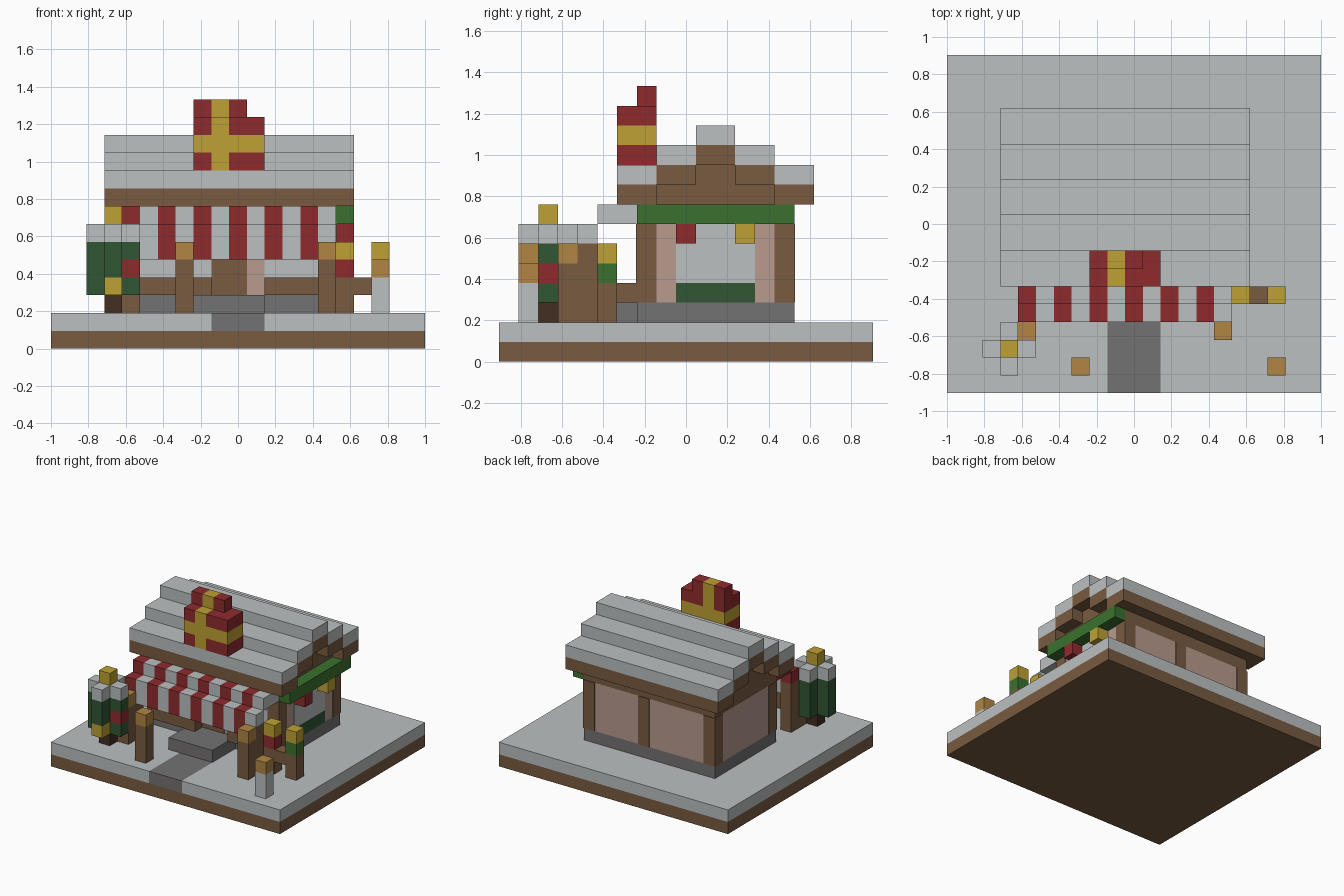
import bpy
import bmesh

default_cube = bpy.data.objects.get("Cube")
if default_cube:
    bpy.data.objects.remove(default_cube, do_unlink=True)

UNIT = 2 / 21            # edge of one building block
WIDE, DEEP = 21, 19      # ground size in blocks
TRIM = 0.05              # how far flat trim stands proud, in blocks


def to_linear(channel):
    value = channel / 255
    return value / 12.92 if value <= 0.04045 else ((value + 0.055) / 1.055) ** 2.4


def make_material(name, *rgb):
    material = bpy.data.materials.new(name)
    material.use_nodes = True
    colour = [to_linear(c) for c in rgb] + [1]
    material.diffuse_color = colour
    shader = next(n for n in material.node_tree.nodes if n.type == "BSDF_PRINCIPLED")
    shader.inputs["Base Color"].default_value = colour
    shader.inputs["Roughness"].default_value = 0.9
    return material


snow = make_material("snow white", 188, 192, 192)
wood = make_material("brown wood", 121, 91, 65)
red = make_material("red", 143, 43, 45)
yellow = make_material("yellow", 189, 161, 52)
amber = make_material("amber lamp", 177, 134, 68)
pine = make_material("dark pine green", 48, 86, 52)
green = make_material("bright green", 58, 113, 46)
stone = make_material("grey stone", 116, 114, 114)
plaster = make_material("pink plaster", 185, 155, 142)
bark = make_material("dark bark", 66, 46, 34)


def block(name, material, xs, ys, zs):
    """Box between pairs of block coordinates; a single number means one block."""
    spans = [s if isinstance(s, tuple) else (s, s + 1) for s in (xs, ys, zs)]
    offsets = (WIDE / 2, DEEP / 2, 0)
    bm = bmesh.new()
    bmesh.ops.create_cube(bm, size=1)
    for vert in bm.verts:
        for axis, (low, high) in enumerate(spans):
            side = high if vert.co[axis] > 0 else low
            vert.co[axis] = (side - offsets[axis]) * UNIT
    mesh = bpy.data.meshes.new(name)
    bm.to_mesh(mesh)
    bm.free()
    mesh.materials.append(material)
    obj = bpy.data.objects.new(name, mesh)
    bpy.context.collection.objects.link(obj)
    return obj


def stack(name, x, y, bottom, layers):
    """Column of coloured pieces, listed from the bottom up as (material, height)."""
    for number, (material, height) in enumerate(layers):
        block(f"{name}_part_{number}", material, x, y, (bottom, bottom + height))
        bottom += height


# Ground slab, with the snow split around the path
block("ground_base", wood, (0, WIDE), (0, DEEP), 0)
block("ground_snow_left", snow, (0, 9), (0, DEEP), 1)
block("ground_snow_right", snow, (12, WIDE), (0, DEEP), 1)
block("ground_snow_back", snow, (9, 12), (6, DEEP), 1)
block("path", stone, (9, 12), (0, 6), 1)
block("door_step", stone, (8, 12), (4, 7), 2)

# House body
LEFT, RIGHT, FRONT, BACK = 4, 16, 7, 15
block("foundation", stone, (LEFT, RIGHT), (FRONT, BACK), 2)
block("walls", plaster, (LEFT, RIGHT), (FRONT, BACK), (3, 7))
block("wall_top_beam", wood, (LEFT, RIGHT), (FRONT, BACK), 7)

# Timber corner posts and the middle back post
for side, xs in (("left", (LEFT - TRIM, LEFT + 1)), ("right", (RIGHT - 1, RIGHT + TRIM))):
    block(f"front_{side}_corner_post", wood, xs, (FRONT - TRIM, FRONT + 1), (3, 7))
    block(f"back_{side}_corner_post", wood, xs, (BACK - 1, BACK + TRIM), (3, 7))
block("back_middle_post", wood, 10, (BACK - TRIM, BACK + TRIM), (3, 7))

# Front door, windows and counters
front_plate = (FRONT - TRIM, FRONT + TRIM)
block("door", wood, (9, 11), front_plate, (3, 6))
for side, xs in (("left", (5, 9)), ("right", (12, 15))):
    block(f"front_{side}_window", snow, xs, front_plate, (4, 6))
    block(f"front_{side}_counter", wood, xs, 6, 3)
block("right_counter_end", wood, 15, 6, 3)

# Side window with its planter, garland and hanging ornaments
block("side_window", snow, (RIGHT - TRIM, RIGHT + TRIM), (9, 13), (4, 7))
block("side_planter", pine, (RIGHT - TRIM, RIGHT + TRIM), (9, 13), 3)
block("side_garland", green, RIGHT, (FRONT, BACK), 7)
block("side_red_ornament", red, RIGHT, 9, 6)
block("side_yellow_ornament", yellow, RIGHT, 12, 6)

# Stepped roof: brown treads with snow on each, mirrored front to back
eaves = (LEFT - 1, RIGHT + 1)
for step in range(2):
    start = 6 + 2 * step
    for side, low in (("front", start), ("back", 20 - start)):
        block(f"{side}_roof_step_{step}", wood, eaves, (low, low + 2), 8 + step)
        block(f"{side}_roof_snow_{step}", snow, eaves, (low, low + 2), 9 + step)
    block(f"gable_{step}", wood, (LEFT, RIGHT), (start + 2, 20 - start), 8 + step)
block("roof_ridge", wood, eaves, (10, 12), 10)
block("roof_ridge_snow", snow, eaves, (10, 12), 11)

# Striped awning
for x in range(LEFT, RIGHT):
    stripe = red if x % 2 == 0 else snow
    block(f"awning_top_{x}", stripe, x, (5, 7), 7)
    low = 6 if x in (LEFT, RIGHT - 1) else 5
    block(f"awning_drop_{x}", stripe, x, 4, (low, 7))

# Awning posts with lamps in front
for side, x in (("left", LEFT), ("right", RIGHT - 1)):
    block(f"{side}_awning_post", wood, x, 4, (2, 6))
    stack(f"{side}_lamp_post", x, 3, 2, [(wood, 3), (amber, 1)])

# Free-standing lamps
stack("path_lamp", 7, 1, 2, [(wood, 3), (amber, 1)])
stack("corner_lamp", 18, 1, 2, [(snow, 2), (amber, 1)])

# Candle rail beside the house
stack("red_candle", 16, 5, 2, [(wood, 2), (red, 1), (yellow, 1)])
stack("green_candle", 18, 5, 2, [(wood, 2), (green, 1), (yellow, 1)])
block("candle_rail", wood, 17, 5, 3)

# Snow-topped tree: a plus of columns around the trunk
block("tree_trunk", bark, 3, 2, 2)
stack("tree_centre", 3, 2, 3, [(pine, 3), (snow, 1), (yellow, 1)])
stack("tree_left", 2, 2, 3, [(pine, 3), (snow, 1)])
stack("tree_back", 3, 3, 3, [(pine, 3), (snow, 1)])
stack("tree_right", 4, 2, 3, [(pine, 1), (red, 1), (pine, 1), (snow, 1)])
stack("tree_front", 3, 1, 3, [(yellow, 1), (pine, 2), (snow, 1)])

# Wrapped gift on the roof
for x in range(8, 12):
    paper = yellow if x == 9 else red
    stack(f"gift_column_{x}", x, (6, 8), 10, [(paper, 1), (yellow, 1), (paper, 1)])
    if x < 11:
        block(f"gift_top_{x}", paper, x, 7, 13)
